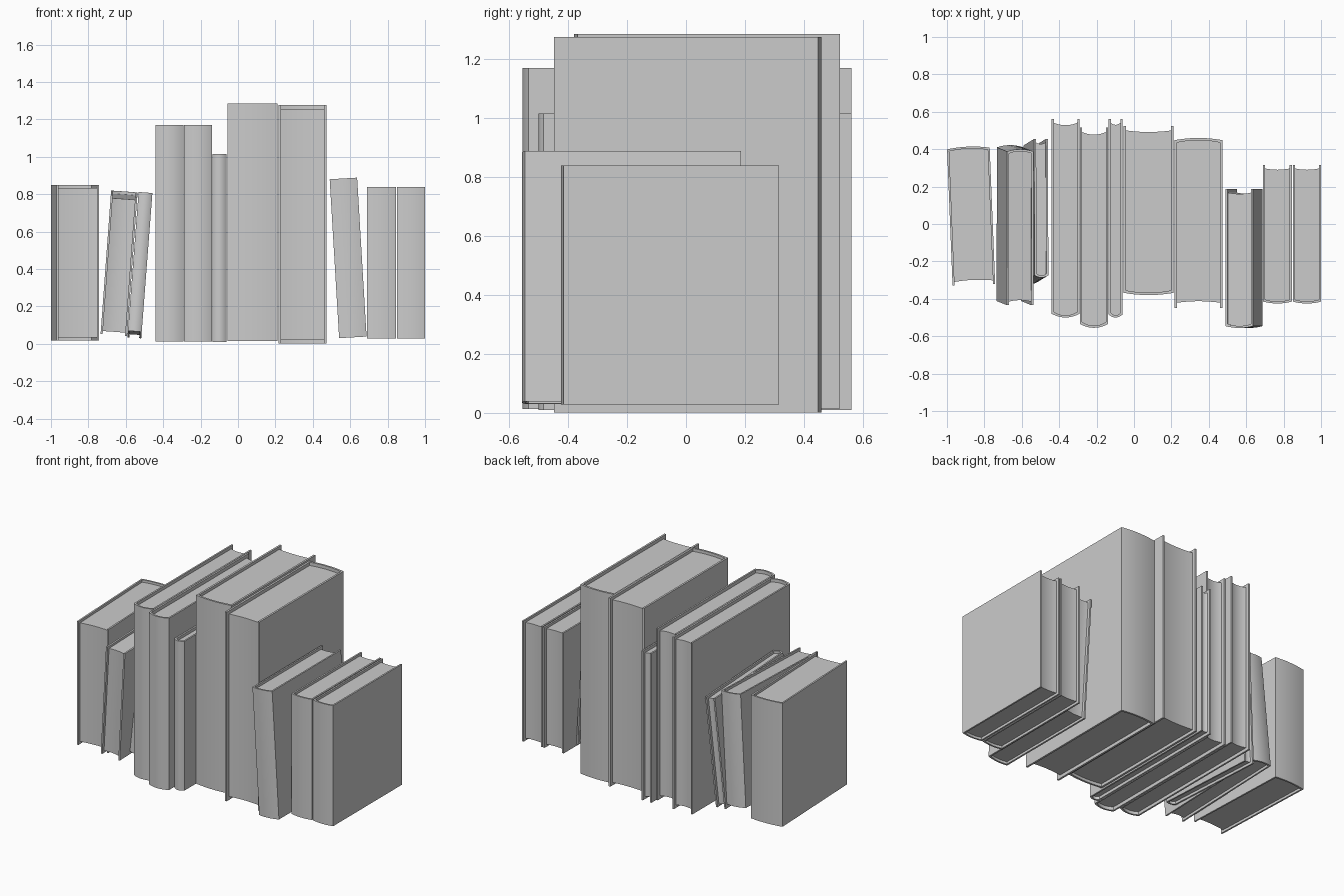
import bpy, bmesh, math
from mathutils import Matrix

if "Cube" in bpy.data.objects:
    bpy.data.objects.remove(bpy.data.objects["Cube"])

SEG = 12


def arc(half, y_edge, bulge, z=0.0):
    """Shallow curve from -half to +half, pushed towards -y by bulge."""
    pts = []
    for i in range(SEG + 1):
        u = -1 + 2 * i / SEG
        pts.append((half * u, y_edge - bulge * (1 - u * u), z))
    return pts


def prism(name, profile, height, matrix):
    """Extrude a closed plan outline upwards."""
    bm = bmesh.new()
    face = bm.faces.new([bm.verts.new(p) for p in profile])
    out = bmesh.ops.extrude_face_region(bm, geom=[face])
    verts = [g for g in out["geom"] if isinstance(g, bmesh.types.BMVert)]
    bmesh.ops.translate(bm, verts=verts, vec=(0, 0, height))
    bmesh.ops.recalc_face_normals(bm, faces=bm.faces)
    mesh = bpy.data.meshes.new(name)
    bm.to_mesh(mesh)
    bm.free()
    ob = bpy.data.objects.new(name, mesh)
    bpy.context.collection.objects.link(ob)
    ob.matrix_world = matrix
    ob.select_set(True)
    bpy.context.view_layer.objects.active = ob


def book(name, x, y0, y1, z, width, height, back_spine=False, bulge=0.012,
         recess=0.025, t=0.011, lean=0, tip=0, yaw=0):
    """Hardback: bent cover plus page block; x, z locate the base centre."""
    d = y1 - y0
    turn = yaw + (180 if back_spine else 0)
    R = lambda a, ax: Matrix.Rotation(math.radians(a), 4, ax)
    m = (Matrix.Translation((x, (y0 + y1) / 2, z))
         @ R(lean, 'Y') @ R(tip, 'X') @ R(turn, 'Z'))
    h, spine, fore = width / 2, -d / 2 + bulge, d / 2
    # cover: outer spine curve, boards, inner spine curve
    outer = arc(h, spine, bulge)
    inner = arc(h - t, spine + t, bulge)
    cover = outer + [(h, fore, 0), (h - t, fore, 0)] + inner[::-1]
    cover += [(-h + t, fore, 0), (-h, fore, 0)]
    prism(name + "_cover", cover, height, m)
    # pages: rounded at the spine, hollowed fore edge
    inset = recess * 0.65
    k = h - t + 0.001
    back = arc(k, spine + t - 0.001, bulge, inset)
    front = arc(k, fore - recess + bulge * 0.6, bulge * 0.7, inset)
    prism(name + "_pages", back + front[::-1], height - 2 * inset, m)


# left group
book("left_end_book", -0.871, -0.325, 0.414, 0.018, 0.228, 0.832, True,
     bulge=0.01, yaw=2.3)
book("leaning_wide_book", -0.663, -0.412, 0.422, 0.06, 0.142, 0.745, True,
     lean=4.2, tip=1.7)
book("leaning_thin_book", -0.553, -0.322, 0.42, 0.05, 0.074, 0.745,
     lean=4.4, tip=-2.7)
# middle tall group
book("tall_book_left", -0.366, -0.5, 0.562, 0.013, 0.148, 1.157,
     bulge=0.02, recess=0.032)
book("tall_book_right", -0.214, -0.555, 0.515, 0.013, 0.15, 1.157,
     bulge=0.02, recess=0.035)
book("thin_book", -0.098, -0.5, 0.562, 0.01, 0.074, 1.006,
     bulge=0.016, recess=0.03)
book("tallest_book", 0.078, -0.38, 0.523, 0.015, 0.266, 1.27,
     bulge=0.012, recess=0.03, t=0.013)
book("tall_reversed_book", 0.345, -0.448, 0.46, 0.002, 0.258, 1.274, True,
     bulge=0.012, recess=0.034, t=0.013)
# right group
book("leaning_right_book", 0.614, -0.556, 0.187, 0.035, 0.147, 0.851,
     bulge=0.01, lean=-3.4)
book("right_book", 0.767, -0.425, 0.316, 0.028, 0.153, 0.812, bulge=0.01)
book("right_end_book", 0.925, -0.425, 0.316, 0.028, 0.15, 0.812, bulge=0.01)

bpy.ops.object.shade_smooth_by_angle(angle=math.radians(30))
